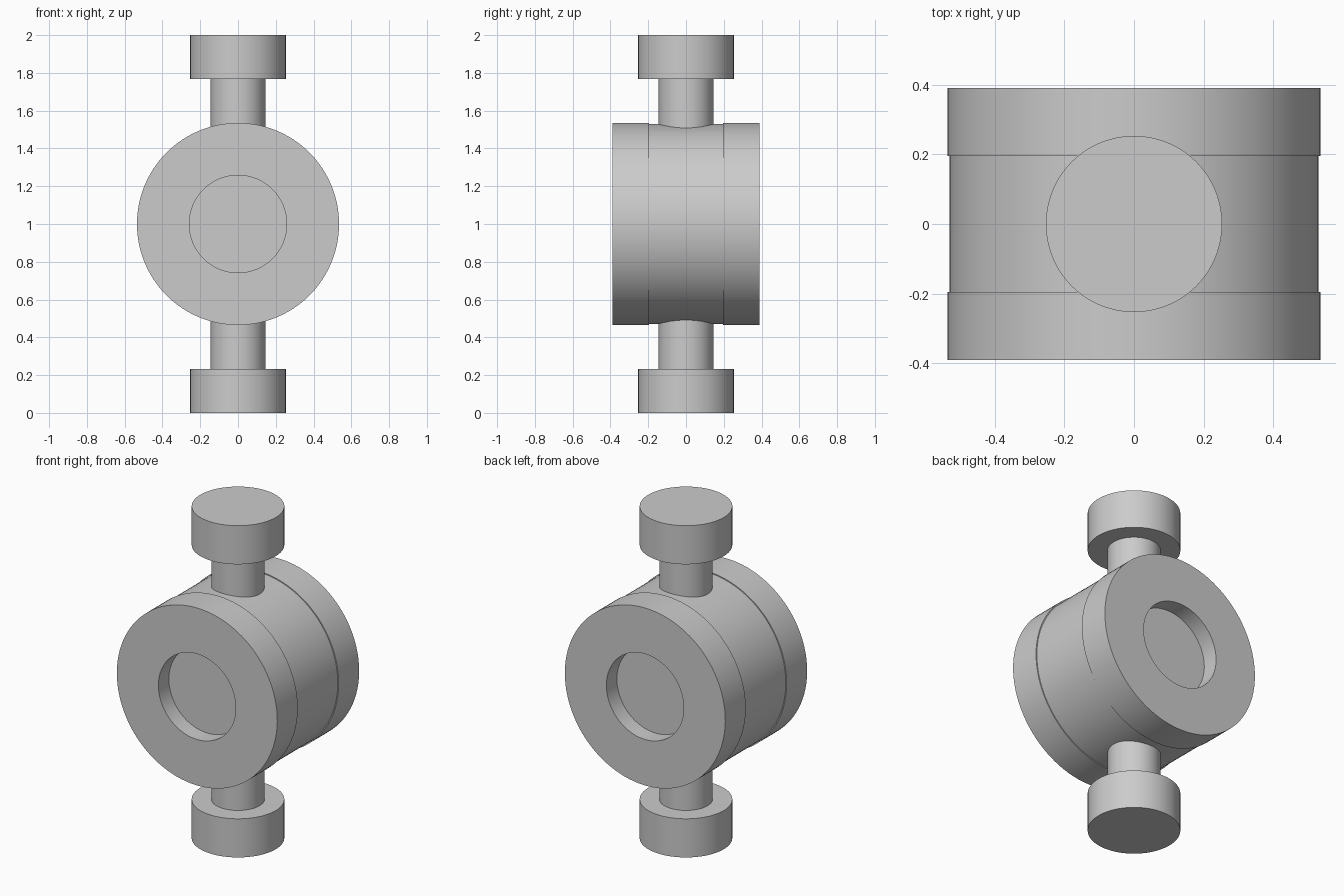
import bpy, bmesh, math
from mathutils import Matrix, Vector

cube = bpy.data.objects.get("Cube")
if cube:
    bpy.data.objects.remove(cube, do_unlink=True)

grey = bpy.data.materials.new("plain_grey")
grey.use_nodes = True
colour = (0.6, 0.6, 0.6, 1)
grey.diffuse_color = colour
grey.node_tree.nodes["Principled BSDF"].inputs["Base Color"].default_value = colour


def lathe(name, profile, matrix, steps=96):
    """Revolve (radius, height) points about z, then place the result."""
    bm = bmesh.new()
    verts = [bm.verts.new((r, 0, h)) for r, h in profile]
    edges = [bm.edges.new(pair) for pair in zip(verts, verts[1:])]
    bmesh.ops.spin(bm, geom=verts + edges, cent=(0, 0, 0), axis=(0, 0, 1),
                   angle=2 * math.pi, steps=steps, use_merge=True)
    bmesh.ops.remove_doubles(bm, verts=bm.verts, dist=1e-5)
    bmesh.ops.recalc_face_normals(bm, faces=bm.faces)
    mesh = bpy.data.meshes.new(name)
    bm.to_mesh(mesh)
    bm.free()
    mesh.materials.append(grey)
    obj = bpy.data.objects.new(name, mesh)
    bpy.context.collection.objects.link(obj)
    obj.matrix_world = matrix
    bpy.ops.object.select_all(action="DESELECT")
    obj.select_set(True)
    bpy.context.view_layer.objects.active = obj
    bpy.ops.object.shade_smooth_by_angle(angle=math.radians(30))
    return obj


centre = Matrix.Translation(Vector((0, 0, 1)))

# Drum: wider end rings and a shallow round recess in both faces
half_drum = [(0, 0.29), (0.258, 0.29), (0.258, 0.39), (0.535, 0.39),
             (0.535, 0.195), (0.529, 0.195)]
drum = half_drum + [(r, -h) for r, h in reversed(half_drum)]
lathe("drum", drum, centre @ Matrix.Rotation(math.pi / 2, 4, "X"))

# Stem and cap above, mirrored below
knob = [(0, 0.45), (0.145, 0.45), (0.145, 0.767), (0.253, 0.767),
        (0.253, 1), (0, 1)]
for name, turn in (("upper_knob", 0), ("lower_knob", math.pi)):
    lathe(name, knob, centre @ Matrix.Rotation(turn, 4, "X"))
